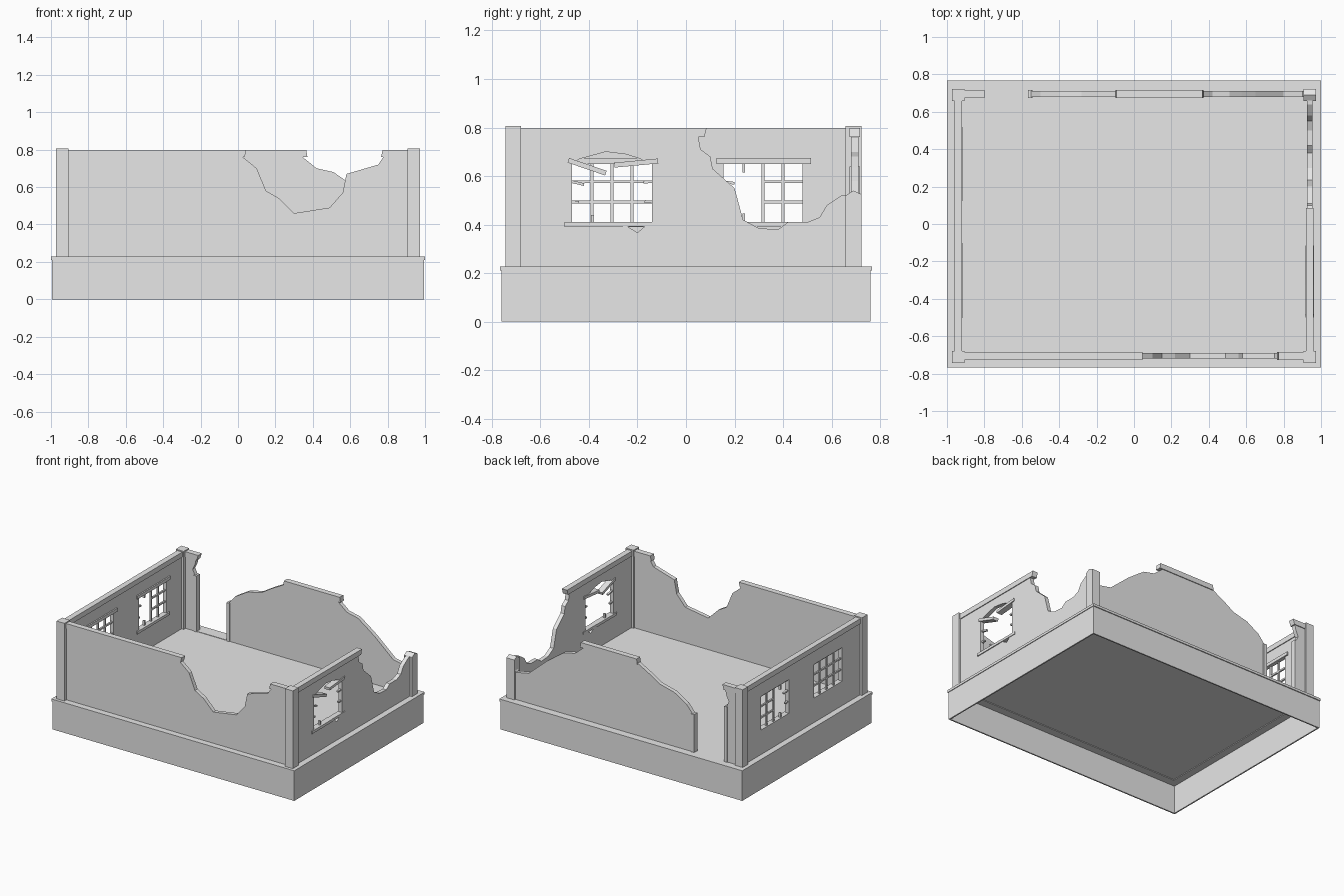
import bpy
import math
from mathutils import Matrix, Vector

if "Cube" in bpy.data.objects:
    bpy.data.objects.remove(bpy.data.objects["Cube"])

# Single plaster colour
GREY = (0.8, 0.8, 0.8, 1.0)
plaster = bpy.data.materials.new("plain_grey_plaster")
plaster.use_nodes = True
plaster.diffuse_color = GREY
plaster.node_tree.nodes["Principled BSDF"].inputs["Base Color"].default_value = GREY

# Plane orientations: (u, v, depth) to world axes
FLAT = Matrix.Identity(4)
ALONG_X = Matrix(((1, 0, 0, 0), (0, 0, 1, 0), (0, 1, 0, 0), (0, 0, 0, 1)))
ALONG_Y = Matrix(((0, 0, 1, 0), (1, 0, 0, 0), (0, 1, 0, 0), (0, 0, 0, 1)))


def rect(u0, u1, v0, v1):
    return [(u0, v0), (u1, v0), (u1, v1), (u0, v1)]


def tilted(start, end, height):
    """Outline of a bar running between two points."""
    a, b = Vector(start), Vector(end)
    n = (b - a).orthogonal().normalized() * height / 2
    return [a + n, b + n, b - n, a - n]


def sheet(name, loops, centre, thickness, plane):
    """Flat outline with holes, thickened about a centre depth."""
    curve = bpy.data.curves.new(name, "CURVE")
    curve.dimensions = "2D"
    curve.fill_mode = "BOTH"
    curve.extrude = thickness / 2
    for loop in loops:
        spline = curve.splines.new("POLY")
        spline.points.add(len(loop) - 1)
        for point, (u, v) in zip(spline.points, loop):
            point.co = (u, v, 0, 1)
        spline.use_cyclic_u = True
    temp = bpy.data.objects.new(name + "_outline", curve)
    bpy.context.collection.objects.link(temp)
    graph = bpy.context.evaluated_depsgraph_get()
    mesh = bpy.data.meshes.new_from_object(temp.evaluated_get(graph))
    bpy.data.objects.remove(temp)
    bpy.data.curves.remove(curve)
    mesh.transform(plane @ Matrix.Translation((0, 0, centre)))
    if plane.determinant() < 0:
        mesh.flip_normals()
    mesh.name = name
    mesh.materials.clear()
    mesh.materials.append(plaster)
    for poly in mesh.polygons:
        poly.use_smooth = False
    obj = bpy.data.objects.new(name, mesh)
    bpy.context.collection.objects.link(obj)
    return obj


# Main levels and wall lines
FLOOR, WALL_TOP, TRIM_TOP, PILLAR_TOP = 0.22, 0.765, 0.798, 0.806
FRONT, BACK, SIDE = -0.705, 0.695, 0.94
WALL, TRIM, PILLAR = 0.03, 0.042, 0.065

# Hollow plinth, ledge and floor
sheet("plinth", [rect(-0.995, 0.995, -0.76, 0.76), rect(-0.985, 0.985, -0.75, 0.75)],
      0.105, 0.21, FLAT)
sheet("ledge", [rect(-1, 1, -0.767, 0.767), rect(-0.93, 0.93, -0.69, 0.68)],
      0.219, 0.018, FLAT)
sheet("floor", [rect(-0.98, 0.98, -0.745, 0.745)], 0.22, 0.01, FLAT)

# Corner pillars, one broken short
h = PILLAR / 2
for name, x, y in (("front_left", SIDE, -0.712), ("front_right", -SIDE, -0.712),
                   ("back_right", -SIDE, 0.69)):
    sheet(name + "_pillar", [rect(x - h, x + h, FLOOR, PILLAR_TOP)], y, PILLAR, ALONG_X)
sheet("broken_pillar", [[(0.69 - h, FLOOR), (0.69 + h, FLOOR), (0.69 + h, 0.525),
                         (0.69, 0.54), (0.69 - h, 0.52)]], SIDE, PILLAR, ALONG_Y)

# Front wall with a bite out of its top
front = [(-0.94, FLOOR), (0.94, FLOOR), (0.94, WALL_TOP), (0.78, WALL_TOP), (0.75, 0.72),
         (0.58, 0.67), (0.56, 0.57), (0.49, 0.49), (0.3, 0.46), (0.22, 0.54),
         (0.15, 0.58), (0.1, 0.7), (0.02, WALL_TOP), (-0.94, WALL_TOP)]
sheet("front_wall", [front], FRONT, WALL, ALONG_X)

# Back wall remains and door gap
back = [(-0.56, FLOOR), (0.94, FLOOR), (0.94, 0.5), (0.9, 0.43), (0.8, 0.45), (0.65, 0.58),
        (0.575, 0.635), (0.51, 0.68), (0.42, 0.7), (0.34, WALL_TOP), (-0.1, WALL_TOP),
        (-0.2, 0.71), (-0.28, 0.66), (-0.4, 0.63), (-0.5, 0.57), (-0.56, 0.5)]
sheet("back_wall", [back], BACK, WALL, ALONG_X)
stub = [(-0.94, FLOOR), (-0.83, FLOOR), (-0.83, 0.64), (-0.85, 0.68), (-0.83, 0.72),
        (-0.82, WALL_TOP), (-0.94, WALL_TOP)]
sheet("back_wall_stub", [stub], BACK, WALL, ALONG_X)
sheet("door_post", [rect(-0.568, -0.542, FLOOR, 0.51)], BACK, TRIM, ALONG_X)
sheet("door_jamb", [rect(-0.84, -0.815, FLOOR, 0.64)], BACK, TRIM, ALONG_X)


# Top trim, ends cut at a slant where broken
def trim(name, u0, u1, depth, plane, slant0=0.0, slant1=0.0):
    low = WALL_TOP - 0.005
    sheet(name, [[(u0, low), (u1 - slant1, low), (u1, TRIM_TOP), (u0 + slant0, TRIM_TOP)]],
          depth, TRIM, plane)


trim("front_trim_long", -0.94, 0.045, FRONT, ALONG_X, 0, 0.01)
trim("front_trim_short", 0.765, 0.94, FRONT, ALONG_X, 0.008)
trim("back_trim_middle", -0.1, 0.365, BACK, ALONG_X, 0.006, -0.006)
trim("back_trim_stub", -0.94, -0.8, BACK, ALONG_X, 0, 0.012)
trim("right_trim", -0.71, 0.69, -SIDE, ALONG_Y)
trim("left_trim", -0.71, 0.085, SIDE, ALONG_Y, 0, 0.01)

# Right wall with two windows
SILL, HEAD = 0.41, 0.66
windows = ((-0.47, -0.14), (0.155, 0.48))
holes = [rect(a, b, SILL, HEAD) for a, b in windows]
sheet("right_wall", [rect(-0.71, 0.69, FLOOR, WALL_TOP)] + holes, -SIDE, WALL, ALONG_Y)

BAR = 0.006
rows = [SILL + (HEAD - SILL) * k / 3 for k in (1, 2)]


def bars(name, a, b, columns, first):
    """Glazing bars starting from the given column."""
    start = a + (b - a) * first / 4
    for k in columns:
        u = a + (b - a) * k / 4
        sheet(name + "_upright", [rect(u - BAR, u + BAR, SILL, HEAD)], -SIDE, 0.014, ALONG_Y)
    for v in rows:
        sheet(name + "_crossbar", [rect(start, b, v - BAR, v + BAR)], -SIDE, 0.012, ALONG_Y)


bars("front_window", *windows[0], (1, 2, 3), 0)
bars("back_window", *windows[1], (2, 3), 2)
for a, b in windows:
    sheet("window_lintel", [rect(a - 0.03, b + 0.035, 0.65, 0.674)], -0.93, 0.03, ALONG_Y)
    sheet("window_sill", [rect(a - 0.03, b + 0.03, 0.39, SILL)], -0.93, 0.03, ALONG_Y)


def stubs(name, x, pieces):
    for start, end in pieces:
        sheet(name, [tilted(start, end, 0.011)], x, 0.014, ALONG_Y)


stubs("back_window_stub", -SIDE, (((0.238, HEAD), (0.238, 0.615)), ((0.238, SILL), (0.238, 0.445)),
                                  ((0.155, rows[1]), (0.2, 0.57)), ((0.155, rows[0]), (0.18, 0.49))))

# Left wall, broken down at the back, with a shattered window
left = [(-0.71, FLOOR), (0.69, FLOOR), (0.69, 0.525), (0.64, 0.52), (0.58, 0.48), (0.55, 0.43),
        (0.5, 0.41), (0.42, 0.41), (0.38, 0.38), (0.3, 0.385), (0.235, 0.42), (0.2, 0.55),
        (0.11, 0.63), (0.1, 0.68), (0.06, 0.71), (0.05, WALL_TOP), (-0.71, WALL_TOP)]
a, b = windows[0]
hole = [(a, SILL), (-0.27, SILL), (-0.2, 0.367), (-0.15, SILL), (b, SILL), (b, 0.65),
        (-0.2, 0.675), (-0.25, 0.69), (-0.33, 0.7), (-0.44, 0.67), (a, 0.65)]
sheet("left_wall", [left, hole], SIDE, WALL, ALONG_Y)
stubs("left_window_stub", SIDE, (((a, rows[1]), (-0.42, 0.565)), ((a, rows[0]), (-0.44, 0.492)),
                                 ((b, rows[1]), (-0.175, 0.575)), ((b, rows[0]), (-0.17, 0.495)),
                                 ((-0.385, SILL), (-0.385, 0.44))))
for name, start, end in (("split_lintel_a", (-0.485, 0.665), (-0.33, 0.612)),
                         ("split_lintel_b", (-0.295, 0.645), (-0.115, 0.662))):
    sheet(name, [tilted(start, end, 0.02)], SIDE, 0.044, ALONG_Y)
sheet("left_sill_a", [rect(-0.5, -0.26, 0.39, SILL)], SIDE, 0.044, ALONG_Y)
sheet("left_sill_b", [rect(-0.26, -0.11, 0.392, SILL)], SIDE, 0.04, ALONG_Y)
